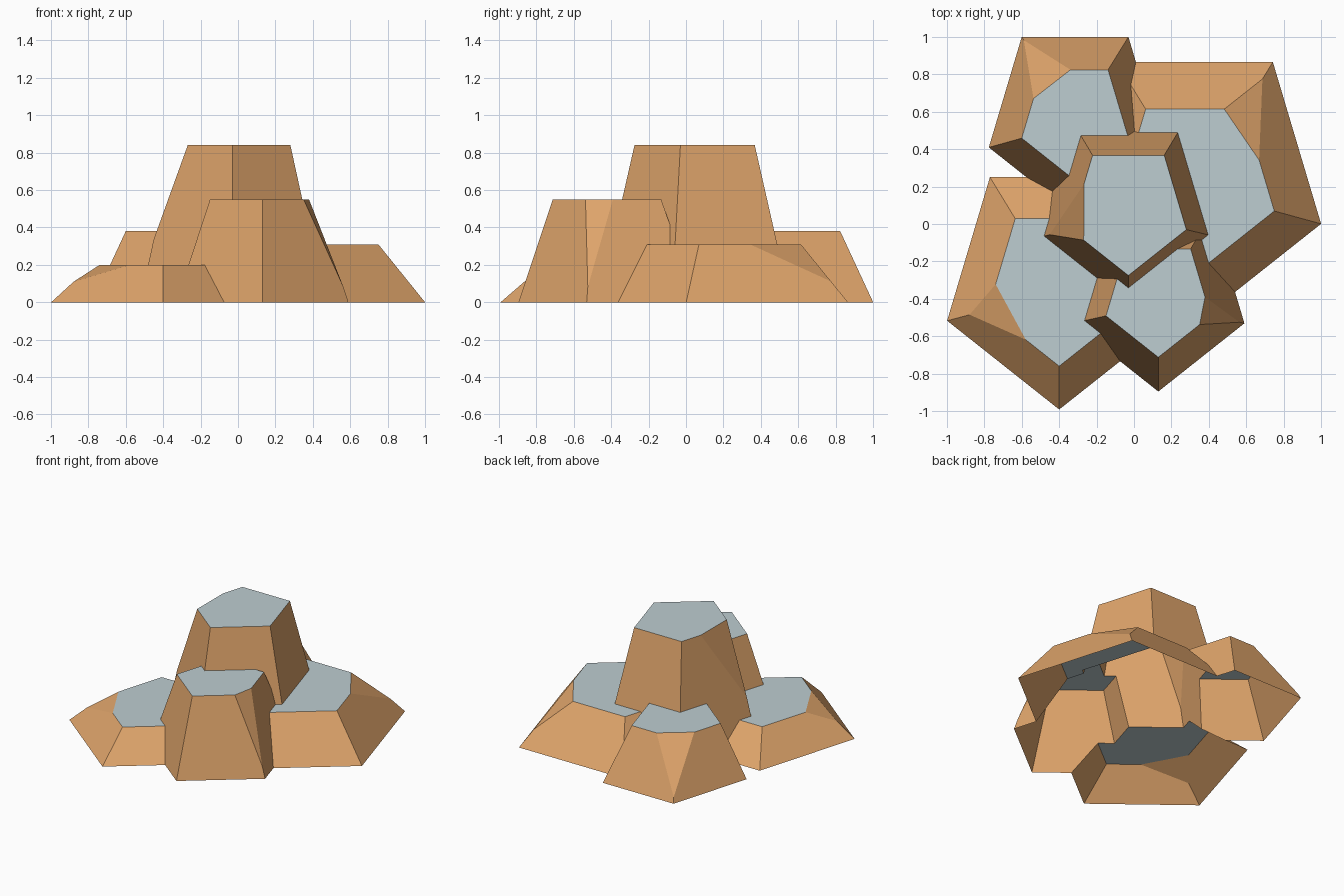
import bpy, bmesh
from math import radians, cos, sin
from mathutils import Vector

if "Cube" in bpy.data.objects:
    bpy.data.objects.remove(bpy.data.objects["Cube"], do_unlink=True)

STRETCH = 1.09   # rocks are a little longer in depth than in width


def material(name, color):
    mat = bpy.data.materials.new(name)
    mat.use_nodes = True
    mat.diffuse_color = (*color, 1)
    bsdf = next(n for n in mat.node_tree.nodes if n.type == 'BSDF_PRINCIPLED')
    bsdf.inputs["Base Color"].default_value = (*color, 1)
    bsdf.inputs["Roughness"].default_value = 0.9
    return mat


def pentagon(x, y, z, radius):
    """Five corners: 0 front, 1 right, 2 back right, 3 back left, 4 left."""
    angles = [radians(72 * i - 90) for i in range(5)]
    return [Vector((x + radius * cos(a), y + radius * STRETCH * sin(a), z)) for a in angles]


def rock(name, x, base, top, height, corner, chamfer, skirt):
    """Tapered pentagon with one top corner sliced off.
    base, top: (centre y, radius); chamfer: cut toward previous and next
    corner, and the height fraction where the slice begins."""
    low = pentagon(x, base[0], 0, base[1])
    high = pentagon(x, top[0], height, top[1])
    before, after, start = chamfer
    points = [a.lerp(b, -skirt) for a, b in zip(low, high)]   # skirt below ground
    points += [p for i, p in enumerate(high) if i != corner]
    points += [high[corner].lerp(high[corner - 1], before),
               high[corner].lerp(high[(corner + 1) % 5], after),
               low[corner].lerp(high[corner], start)]
    bm = bmesh.new()
    for p in points:
        bm.verts.new(p)
    bmesh.ops.convex_hull(bm, input=bm.verts[:])
    bmesh.ops.dissolve_limit(bm, angle_limit=radians(1), verts=bm.verts[:], edges=bm.edges[:])
    bmesh.ops.recalc_face_normals(bm, faces=bm.faces[:])
    mesh = bpy.data.meshes.new(name)
    bm.to_mesh(mesh)
    bm.free()
    obj = bpy.data.objects.new(name, mesh)
    bpy.context.scene.collection.objects.link(obj)
    return obj


# The five rocks
outcrop = rock("rock_outcrop", -0.03, (0.10, 0.52), (0.08, 0.326), 0.84, 4, (0.61, 0.23, 0.4), 0.1)
others = [
    rock("front_rock", 0.13, (-0.368, 0.484), (-0.392, 0.294), 0.55, 1, (0.21, 0.28, 0.15), 0.23),
    rock("back_right_rock", 0.325, (0.24, 0.71), (0.22, 0.447), 0.31, 2, (0.5, 0.2, 0.36), 0.54),
    rock("back_left_rock", -0.315, (0.573, 0.485), (0.56, 0.30), 0.38, 3, (0.43, 0.42, 0.1), 0.58),
    rock("front_left_rock", -0.4, (-0.305, 0.63), (-0.324, 0.40), 0.2, 4, (0.28, 0.53, 0.55), 1.35),
]

# Fuse them into one shell
for other in others:
    other.hide_render = True
    mod = outcrop.modifiers.new("fuse", 'BOOLEAN')
    mod.operation = 'UNION'
    mod.solver = 'EXACT'
    mod.object = other
bpy.context.view_layer.update()
fused = bpy.data.meshes.new_from_object(
    outcrop.evaluated_get(bpy.context.evaluated_depsgraph_get()))
outcrop.modifiers.clear()
outcrop.data = fused
for other in others:
    bpy.data.objects.remove(other, do_unlink=True)

# Cut flat and open at ground level, with pale flat tops and sandy sides
fused.materials.clear()
fused.materials.append(material("sandy_brown", (0.73, 0.37, 0.145)))
fused.materials.append(material("pale_grey", (0.51, 0.61, 0.64)))
bm = bmesh.new()
bm.from_mesh(fused)
bmesh.ops.bisect_plane(bm, geom=bm.verts[:] + bm.edges[:] + bm.faces[:], dist=1e-5,
                       plane_co=(0, 0, 0), plane_no=(0, 0, 1), clear_inner=True)
bm.normal_update()
for face in bm.faces:
    face.smooth = False
    face.material_index = 1 if face.normal.z > 0.98 else 0
bm.to_mesh(fused)
bm.free()
